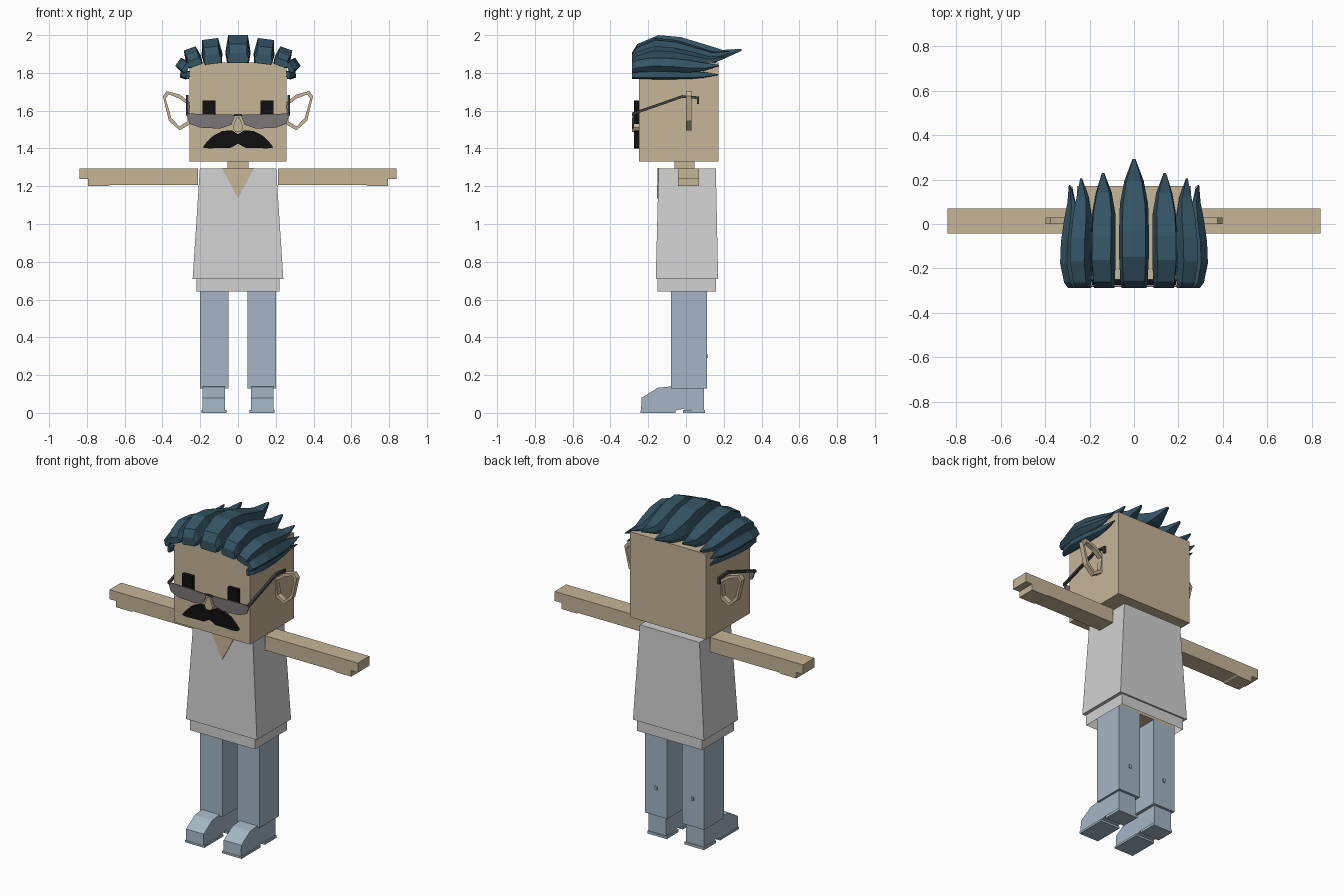
import bpy, bmesh, math

cube = bpy.data.objects.get("Cube")
if cube:
    bpy.data.objects.remove(cube, do_unlink=True)


def material(name, r, g, b):
    m = bpy.data.materials.new(name)
    m.use_nodes = True
    m.diffuse_color = (r, g, b, 1)
    m.node_tree.nodes["Principled BSDF"].inputs["Base Color"].default_value = (r, g, b, 1)
    return m


SKIN = material("skin", 0.57, 0.46, 0.31)
SHIRT = material("shirt grey", 0.64, 0.64, 0.64)
DENIM = material("denim blue", 0.37, 0.47, 0.56)
HAIR = material("teal hair", 0.035, 0.09, 0.13)
BLACK = material("black", 0.005, 0.005, 0.005)
LENS = material("smoky lens", 0.2, 0.18, 0.19)
FRAME = material("dark frame", 0.05, 0.05, 0.055)


def loft(name, rings, mat, mirror=False, caps=True, closed=False):
    """Bridge equal-sized rings of points into one mesh."""
    bm = bmesh.new()
    vr = [[bm.verts.new(p) for p in ring] for ring in rings]
    n = len(rings[0])
    pairs = list(zip(vr, vr[1:])) + ([(vr[-1], vr[0])] if closed else [])
    for a, b in pairs:
        for i in range(n):
            j = (i + 1) % n
            bm.faces.new((a[i], a[j], b[j], b[i]))
    if caps and not closed:
        bm.faces.new(vr[0][::-1])
        bm.faces.new(vr[-1])
    bmesh.ops.recalc_face_normals(bm, faces=bm.faces)
    me = bpy.data.meshes.new(name)
    bm.to_mesh(me)
    bm.free()
    me.materials.append(mat)
    ob = bpy.data.objects.new(name, me)
    bpy.context.collection.objects.link(ob)
    if mirror:
        mod = ob.modifiers.new("Mirror", 'MIRROR')
        mod.use_mirror_merge = False
    return ob


def rect(x0, x1, y0, y1, z):
    return [(x0, y0, z), (x1, y0, z), (x1, y1, z), (x0, y1, z)]


def box(name, x0, x1, y0, y1, z0, z1, mat, mirror=False):
    return loft(name, [rect(x0, x1, y0, y1, z0), rect(x0, x1, y0, y1, z1)], mat, mirror)


def front_prism(name, pts, y0, y1, mat, mirror=False):
    return loft(name, [[(x, y, z) for x, z in pts] for y in (y0, y1)], mat, mirror)


def side_prism(name, pts, x0, x1, mat, mirror=False):
    return loft(name, [[(x, y, z) for y, z in pts] for x in (x0, x1)], mat, mirror)


# Head and neck
box("head", -0.257, 0.257, -0.25, 0.172, 1.332, 1.855, SKIN)
box("neck", -0.055, 0.055, -0.06, 0.045, 1.27, 1.34, SKIN)

# Shirt with hem band and open neckline
loft("shirt", [rect(-0.24, 0.24, -0.16, 0.17, 0.71),
               rect(-0.202, 0.202, -0.145, 0.158, 1.295)], SHIRT)
loft("shirt_hem", [rect(-0.22, 0.22, -0.15, 0.16, 0.643),
                   rect(-0.22, 0.22, -0.15, 0.16, 0.715)], SHIRT, caps=False)
box("hips", -0.2, 0.2, -0.08, 0.11, 0.665, 0.7, SKIN)
loft("neckline", [[(-0.085, y, 1.296), (0.085, y, 1.296), (0, y - 0.004, 1.135)]
                  for y in (-0.15, -0.142)], SKIN)

# Arms with stepped fingertips
front_prism("arm", [(0.212, 1.295), (0.84, 1.295), (0.84, 1.237), (0.795, 1.237),
                    (0.795, 1.2), (0.69, 1.2), (0.68, 1.206), (0.212, 1.206)],
            -0.042, 0.07, SKIN, True)

# Trouser legs, back tabs and shoes
box("trouser_leg", 0.05, 0.2, -0.08, 0.11, 0.13, 0.69, DENIM, True)
box("trouser_tab", 0.115, 0.13, 0.105, 0.117, 0.29, 0.31, DENIM, True)
side_prism("shoe", [(-0.238, 0.012), (-0.235, 0.08), (-0.15, 0.133), (-0.08, 0.14),
                    (0.095, 0.14), (0.095, 0.012), (-0.02, 0.02), (-0.06, 0.012)],
           0.068, 0.187, DENIM, True)
box("shoe_sole", 0.06, 0.192, -0.24, -0.055, 0, 0.012, DENIM, True)
box("shoe_heel", 0.06, 0.192, -0.015, 0.1, 0, 0.016, DENIM, True)

# Face
box("eye", 0.12, 0.188, -0.274, -0.249, 1.53, 1.655, BLACK, True)
front_prism("moustache", [(0, 1.475), (0.03, 1.495), (0.08, 1.493), (0.13, 1.468),
                          (0.165, 1.435), (0.187, 1.405), (0.15, 1.4), (0.1, 1.403),
                          (0.04, 1.403), (0, 1.425)], -0.275, -0.249, BLACK, True)
loft("nose", [[(-0.028, y, 1.51), (-0.015, y, 1.488), (0.015, y, 1.488),
               (0.028, y, 1.51), (0.008, y, 1.565), (-0.008, y, 1.565)]
              for y in (-0.249, -0.286)], SKIN)

# Ears: closed rings with a rectangular section
path = [(0.25, 1.63), (0.31, 1.675), (0.372, 1.695), (0.39, 1.67),
        (0.36, 1.555), (0.31, 1.506), (0.262, 1.535)]
cx, cz = 0.32, 1.605
rings = []
for x, z in path:
    d = math.hypot(x - cx, z - cz)
    ox, oz = (x - cx) / d * 0.01, (z - cz) / d * 0.01
    rings.append([(x + s * ox, y, z + s * oz)
                  for s, y in ((1, 0), (1, 0.03), (-1, 0.03), (-1, 0))])
loft("ear", rings, SKIN, True, closed=True)

# Glasses
front_prism("lens", [(0.015, 1.578), (0.276, 1.585), (0.255, 1.53), (0.2, 1.51),
                     (0.095, 1.505), (0.035, 1.525)], -0.283, -0.276, LENS, True)
front_prism("bridge", [(-0.025, 1.572), (0.025, 1.572), (0.02, 1.582), (-0.02, 1.582)],
            -0.285, -0.276, FRAME)
side_prism("temple", [(-0.285, 1.575), (-0.285, 1.59), (-0.02, 1.682), (0.07, 1.675),
                      (0.07, 1.635), (0.058, 1.635), (0.058, 1.662), (-0.02, 1.668)],
           0.262, 0.276, FRAME, True)

# Hair: swept-back locks; stations are (length, width, underside, crest)
STATIONS = [(0, 0.85, -0.1, 0.3), (0.05, 0.92, -0.1, 0.65), (0.24, 1, -0.12, 1),
            (0.45, 1, -0.12, 0.92), (0.65, 0.95, -0.08, 0.66), (0.83, 0.65, 0.05, 0.42),
            (1, 0.1, 0.38, 0.46)]
# name, x, z, roll in degrees, half width, height, tip y
LOCKS = [("centre", 0, 1.865, 0, 0.067, 0.135, 0.293),
         ("upper", 0.133, 1.86, 7, 0.055, 0.12, 0.23),
         ("outer", 0.225, 1.845, 20, 0.043, 0.09, 0.205),
         ("temple", 0.27, 1.825, 55, 0.034, 0.058, 0.175),
         ("side", 0.262, 1.788, 82, 0.024, 0.044, 0.17)]
for name, x, z, roll, hw, h, tip in LOCKS:
    c, s = math.cos(math.radians(roll)), math.sin(math.radians(roll))
    rings = []
    for t, w, lo, hi in STATIONS:
        y = -0.287 + t * (tip + 0.287)
        mid = lo + (hi - lo) * 0.4
        section = [(-0.85, lo), (0.85, lo), (1, mid), (0.78, hi), (-0.78, hi), (-1, mid)]
        rings.append([(x + u * w * hw * c + v * h * s, y, z - u * w * hw * s + v * h * c)
                      for u, v in section])
    loft("hair_lock_" + name, rings, HAIR, mirror=x > 0)
